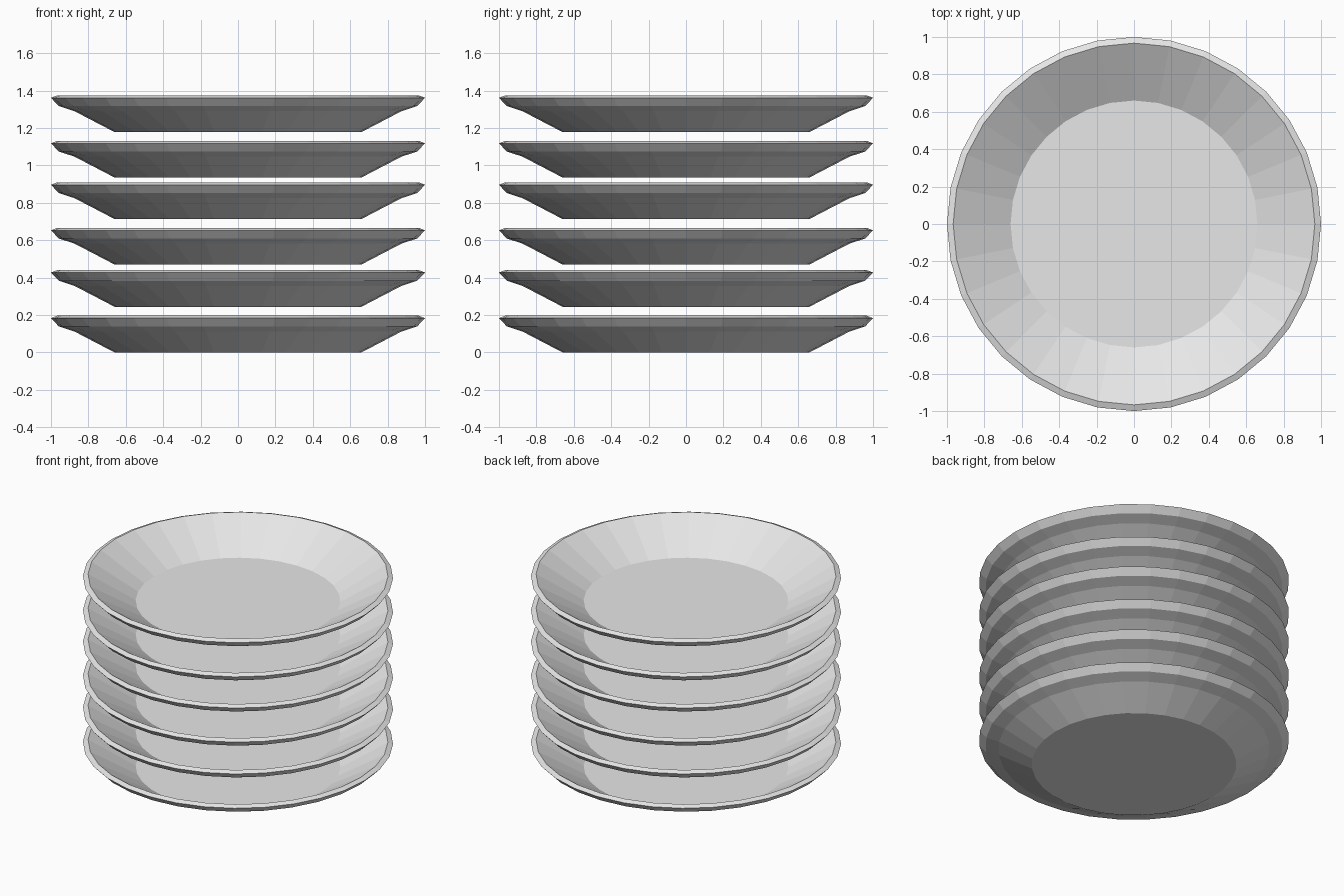
import bpy, bmesh, math

if "Cube" in bpy.data.objects:
    bpy.data.objects.remove(bpy.data.objects["Cube"])

SIDES = 32

# One plain glaze for every plate
glaze = bpy.data.materials.new("pale_grey_glaze")
glaze.diffuse_color = (0.8, 0.8, 0.8, 1)
glaze.use_nodes = True
glaze.node_tree.nodes["Principled BSDF"].inputs["Base Color"].default_value = glaze.diffuse_color

# Closed plate profile as (radius, height), from the underside out to the inner floor
PROFILE = [(0.66, 0.0), (0.875, 0.112), (0.958, 0.139), (1.0, 0.183),
           (0.967, 0.196), (0.66, 0.014)]


def make_plate(name, z):
    bm = bmesh.new()
    rings = []
    for r, h in PROFILE:
        rings.append([bm.verts.new((r * math.cos(2 * math.pi * i / SIDES),
                                    r * math.sin(2 * math.pi * i / SIDES), h))
                      for i in range(SIDES)])
    # Walls and rim
    for a, b in zip(rings, rings[1:]):
        for i in range(SIDES):
            j = (i + 1) % SIDES
            bm.faces.new((a[i], a[j], b[j], b[i]))
    # Flat underside and flat inner floor
    bm.faces.new(rings[0][::-1])
    bm.faces.new(rings[-1])
    bmesh.ops.recalc_face_normals(bm, faces=bm.faces)
    mesh = bpy.data.meshes.new(name)
    bm.to_mesh(mesh)
    bm.free()
    mesh.materials.append(glaze)
    plate = bpy.data.objects.new(name, mesh)
    plate.location.z = z
    bpy.context.collection.objects.link(plate)


# Stack of six separated plates with slightly uneven gaps
for n, z in enumerate((0.0, 0.244, 0.47, 0.713, 0.935, 1.178), 1):
    make_plate(f"plate_{n}", z)
